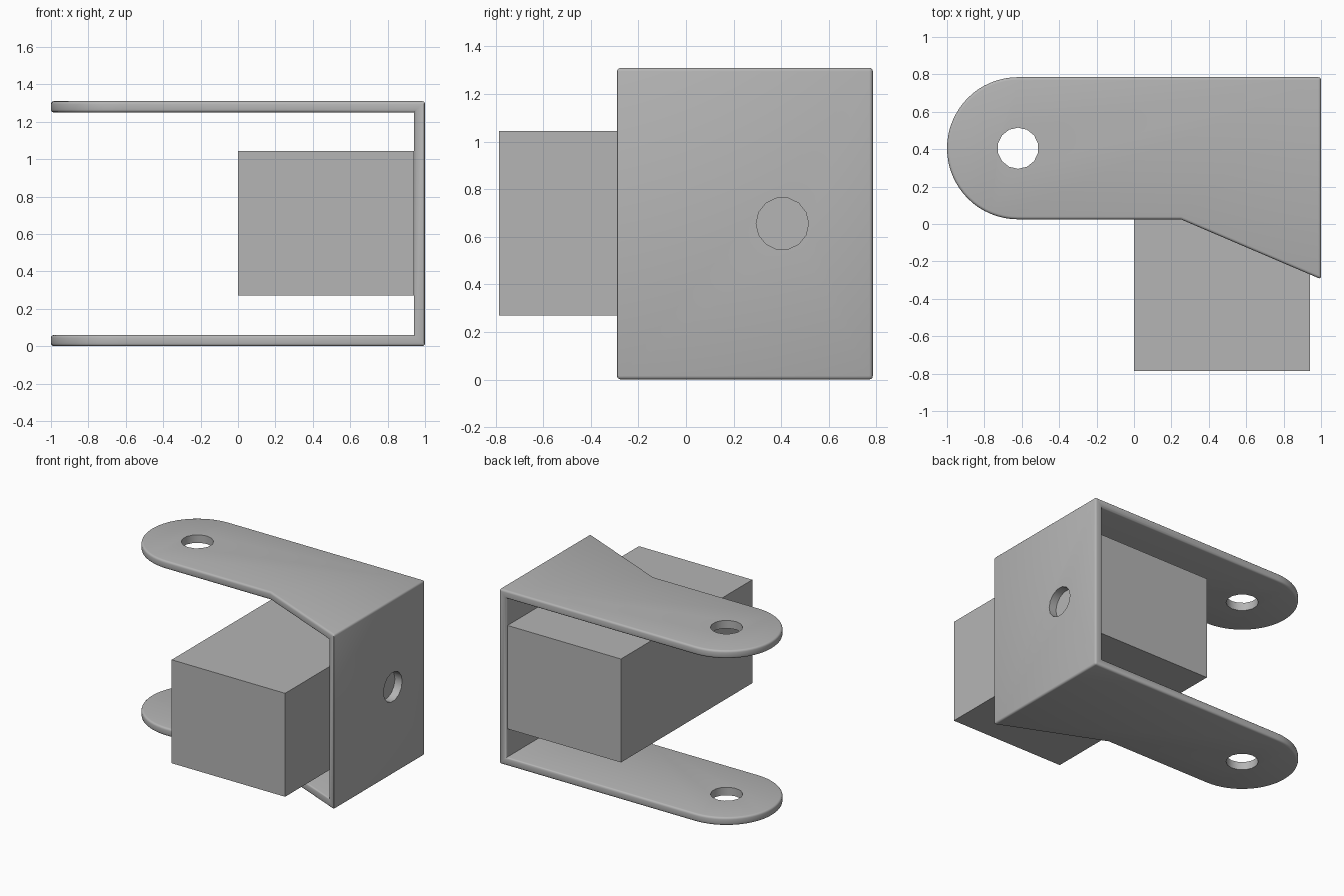
import bpy, bmesh, math
from mathutils import Matrix, Vector

default = bpy.data.objects.get("Cube")
if default:
    bpy.data.objects.remove(default, do_unlink=True)

HEIGHT, THICK = 1.31, 0.06
EYE = Vector((-0.62, 0.405))      # centre of the rounded arm ends
RADIUS, HOLE = 0.38, 0.11

grey = bpy.data.materials.new("plain grey")
grey.use_nodes = True
grey.diffuse_color = (0.46, 0.46, 0.46, 1)
grey.node_tree.nodes["Principled BSDF"].inputs["Base Color"].default_value = grey.diffuse_color


def make_object(name, bm):
    bmesh.ops.recalc_face_normals(bm, faces=bm.faces[:])
    mesh = bpy.data.meshes.new(name)
    bm.to_mesh(mesh)
    bm.free()
    mesh.materials.append(grey)
    obj = bpy.data.objects.new(name, mesh)
    bpy.context.collection.objects.link(obj)
    return obj


def box(name, low, high):
    low, high = Vector(low), Vector(high)
    bm = bmesh.new()
    place = Matrix.Translation((low + high) / 2) @ Matrix.Diagonal((*(high - low), 1))
    bmesh.ops.create_cube(bm, size=1, matrix=place)
    return make_object(name, bm)


def drill(name, place, depth):
    bm = bmesh.new()
    bmesh.ops.create_cone(bm, cap_ends=True, segments=14, radius1=HOLE,
                          radius2=HOLE, depth=depth, matrix=place)
    return make_object(name, bm)


def activate(obj):
    bpy.ops.object.select_all(action="DESELECT")
    obj.select_set(True)
    bpy.context.view_layer.objects.active = obj


def cut(obj, cutter):
    mod = obj.modifiers.new("cut", "BOOLEAN")
    mod.operation, mod.solver, mod.object = "DIFFERENCE", "EXACT", cutter
    activate(obj)
    bpy.ops.object.modifier_apply(modifier=mod.name)
    bpy.data.objects.remove(cutter, do_unlink=True)


# Bracket: plan outline raised to full height
outline = [(0.25, EYE.y - RADIUS), (1, -0.295), (1, EYE.y + RADIUS)]
for i in range(33):
    a = math.pi / 2 + math.pi * i / 32
    outline.append((EYE.x + RADIUS * math.cos(a), EYE.y + RADIUS * math.sin(a)))
bm = bmesh.new()
base = bm.faces.new([bm.verts.new((x, y, 0)) for x, y in outline])
raised = bmesh.ops.extrude_face_region(bm, geom=[base])["geom"]
bmesh.ops.translate(bm, vec=(0, 0, HEIGHT),
                    verts=[v for v in raised if isinstance(v, bmesh.types.BMVert)])
bracket = make_object("bracket", bm)

# Hollow it into two arms and a side wall
cut(bracket, box("cavity", (-2, -2, THICK), (1 - THICK, 2, HEIGHT - THICK)))

# Round the outer edges, keeping inner corners crisp
bm = bmesh.new()
bm.from_mesh(bracket.data)
rims = [e for e in bm.edges
        if e.is_manifold and e.is_convex and e.calc_face_angle() > 0.7]
bmesh.ops.bevel(bm, geom=rims, offset=0.015, segments=3, profile=0.5,
                affect="EDGES", clamp_overlap=False)
bm.to_mesh(bracket.data)
bm.free()

# Pivot holes through both arms, and one through the wall
cut(bracket, drill("arm_drill", Matrix.Translation((EYE.x, EYE.y, HEIGHT / 2)), 3))
wall_place = Matrix.Translation((1, EYE.y, HEIGHT / 2)) @ Matrix.Rotation(math.pi / 2, 4, "Y")
cut(bracket, drill("wall_drill", wall_place, 0.5))
activate(bracket)
bpy.ops.object.shade_smooth_by_angle(angle=math.radians(35))

# Solid block resting against the wall
box("block", (0, -0.785, 0.27), (1 - THICK, 0.77, 1.045))
